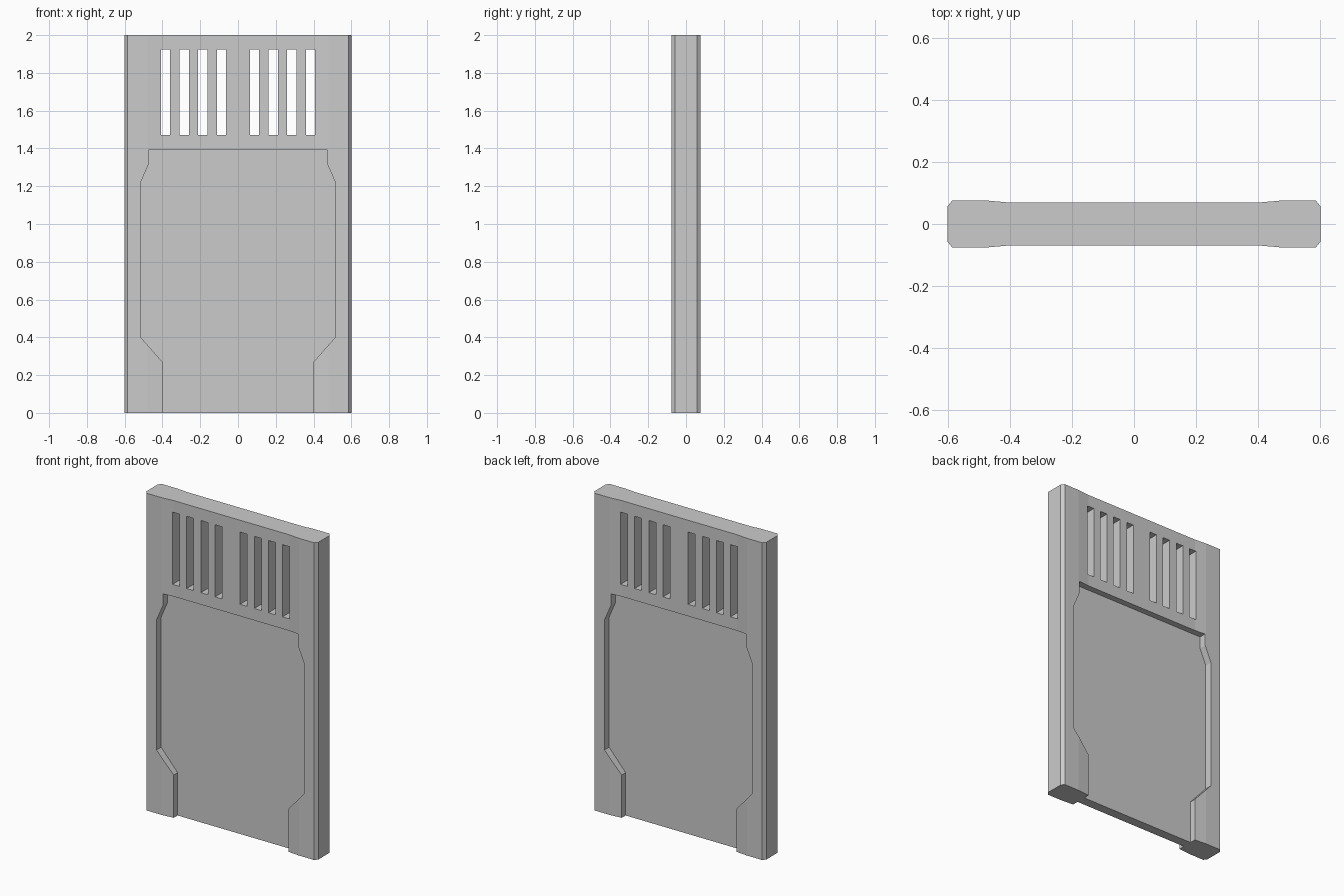
import bpy, bmesh

if "Cube" in bpy.data.objects:
    bpy.data.objects.remove(bpy.data.objects["Cube"])

def prism(name, pts, to3d, a, b):
    """Extrude a 2D outline between offsets a and b."""
    bm = bmesh.new()
    lo = [bm.verts.new(to3d(u, v, a)) for u, v in pts]
    hi = [bm.verts.new(to3d(u, v, b)) for u, v in pts]
    bm.faces.new(lo)
    bm.faces.new(hi)
    n = len(pts)
    for i in range(n):
        j = (i + 1) % n
        bm.faces.new((lo[i], lo[j], hi[j], hi[i]))
    bmesh.ops.recalc_face_normals(bm, faces=bm.faces)
    me = bpy.data.meshes.new(name)
    bm.to_mesh(me)
    bm.free()
    ob = bpy.data.objects.new(name, me)
    bpy.context.collection.objects.link(ob)
    return ob

def along_z(u, v, d):
    return (u, v, d)

def along_y(u, v, d):
    return (u, d, v)

def mirrored(half):
    return half + [(-u, v) for u, v in reversed(half)]

# Door slab: chamfered edges, slightly thinner centre
half = [(0.40, -0.069), (0.48, -0.076), (0.585, -0.076), (0.60, -0.057),
        (0.60, 0.057), (0.585, 0.076), (0.48, 0.076), (0.40, 0.069)]
door = prism("door_panel", mirrored(half), along_z, 0, 2)

cutters = []
# Stepped recess on front and back, open at the bottom
recess = mirrored([(0.40, -0.1), (0.40, 0.27), (0.515, 0.40), (0.515, 1.22),
                   (0.472, 1.32), (0.472, 1.395)])
for side, (a, b) in {"front": (-0.2, -0.03), "back": (0.03, 0.2)}.items():
    cutters.append(prism("recess_cutter_" + side, recess, along_y, a, b))

# Ventilation slots, four on each side
for s in (-1, 1):
    for i in range(4):
        c, w = s * (0.0875 + 0.0987 * i), 0.0245
        slot = [(c - w, 1.47), (c + w, 1.47), (c + w, 1.925), (c - w, 1.925)]
        cutters.append(prism("slot_cutter", slot, along_y, -0.2, 0.2))

# Cut the openings
for c in cutters:
    m = door.modifiers.new("cut", 'BOOLEAN')
    m.operation, m.solver, m.object = 'DIFFERENCE', 'EXACT', c
bpy.context.view_layer.objects.active = door
door.select_set(True)
for m in list(door.modifiers):
    bpy.ops.object.modifier_apply(modifier=m.name)
for c in cutters:
    bpy.data.objects.remove(c, do_unlink=True)
